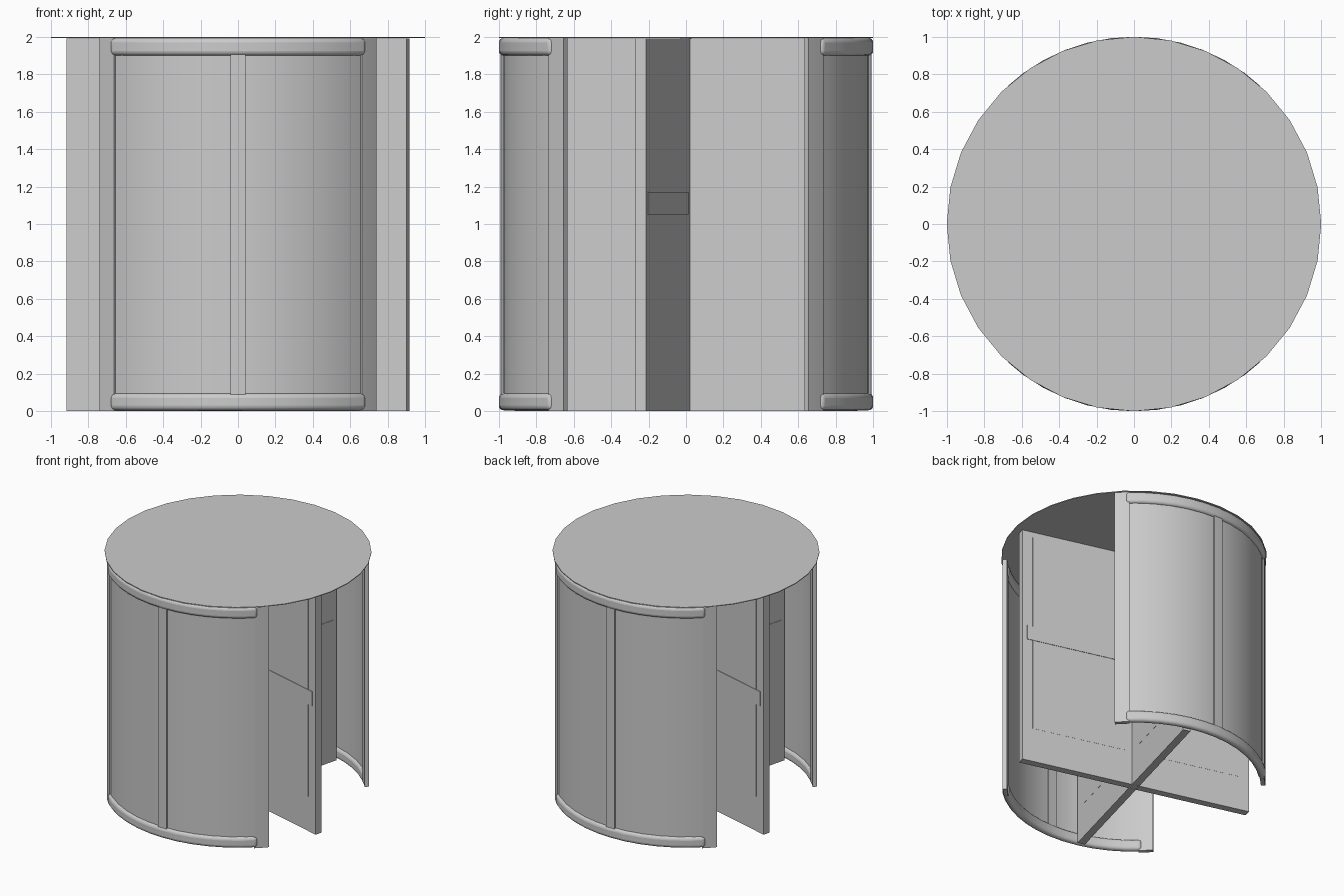
import bpy, bmesh
from math import cos, sin, radians, pi
from mathutils import Matrix

if "Cube" in bpy.data.objects:
    bpy.data.objects.remove(bpy.data.objects["Cube"])

grey = bpy.data.materials.new("neutral_grey")
grey.use_nodes = True
COLOUR = (0.6, 0.6, 0.6, 1)
grey.diffuse_color = COLOUR
grey.node_tree.nodes["Principled BSDF"].inputs["Base Color"].default_value = COLOUR


def finish(name, bm, bevel=0.0):
    """Turn a bmesh into a smooth-shaded object, optionally rounded."""
    bmesh.ops.recalc_face_normals(bm, faces=bm.faces)
    mesh = bpy.data.meshes.new(name)
    bm.to_mesh(mesh)
    bm.free()
    mesh.materials.append(grey)
    obj = bpy.data.objects.new(name, mesh)
    bpy.context.collection.objects.link(obj)
    bpy.context.view_layer.objects.active = obj
    obj.select_set(True)
    bpy.ops.object.shade_smooth_by_angle(angle=radians(35))
    obj.select_set(False)
    if bevel:
        mod = obj.modifiers.new("rounding", "BEVEL")
        mod.width = bevel
        mod.segments = 4
        mod.limit_method = "ANGLE"
        mod.angle_limit = radians(40)
    return obj


def add_box(bm, lo, hi):
    size = [b - a for a, b in zip(lo, hi)]
    mid = [(a + b) / 2 for a, b in zip(lo, hi)]
    bmesh.ops.create_cube(bm, size=1, matrix=Matrix.Translation(mid) @ Matrix.Diagonal((*size, 1)))


def arc_wall(name, middle, start, end, r_in, r_out, z0, z1, steps, bevel=0.0):
    """Curved bar between two angles measured from the middle direction."""
    bm = bmesh.new()
    rings = []
    for i in range(steps + 1):
        a = radians(middle + start + (end - start) * i / steps)
        corners = ((r_in, z0), (r_out, z0), (r_out, z1), (r_in, z1))
        rings.append([bm.verts.new((r * cos(a), r * sin(a), z)) for r, z in corners])
    for p, q in zip(rings, rings[1:]):
        for k in range(4):
            n = (k + 1) % 4
            bm.faces.new((p[k], p[n], q[n], q[k]))
    bm.faces.new(rings[0])
    bm.faces.new(rings[-1])
    return finish(name, bm, bevel)


# Round ceiling
bm = bmesh.new()
bmesh.ops.create_cone(bm, cap_ends=True, segments=32, radius1=1, radius2=1, depth=0.006,
                      matrix=Matrix.Translation((0, 0, 1.997)))
finish("ceiling_disc", bm)

# Curved enclosure walls, front and back
for side, middle in (("front", -90), ("back", 90)):
    arc_wall(side + "_curved_pane", middle, -47, 47, 0.965, 0.98, 0.05, 1.95, 12)
    for level, z0, z1 in (("bottom", 0.005, 0.095), ("top", 1.9, 1.994)):
        arc_wall(f"{side}_{level}_rail", middle, -43.5, 43.5, 0.945, 1.0, z0, z1, 12, 0.025)
    arc_wall(side + "_middle_post", middle, -2.3, 2.3, 0.955, 0.99, 0.05, 1.95, 2)
    for hand, sign in (("first", -1), ("second", 1)):
        arc_wall(f"{side}_{hand}_end_post", middle, sign * 42, sign * 48.5,
                 0.955, 0.988, 0, 1.994, 2)

# Centre pole
bm = bmesh.new()
bmesh.ops.create_cone(bm, cap_ends=True, segments=16, radius1=0.03, radius2=0.03, depth=1.994,
                      matrix=Matrix.Translation((0, 0, 0.997)))
finish("centre_pole", bm)

# Four rotating door wings
for n in range(4):
    turn = radians(-15) + n * pi / 2
    frame, pane, bar = bmesh.new(), bmesh.new(), bmesh.new()
    half = 0.03
    add_box(frame, (0.03, -half, 0), (0.08, half, 1.99))
    add_box(frame, (0.855, -half, 0), (0.94, half, 1.99))
    add_box(frame, (0.08, -half, 0), (0.855, half, 0.285))
    add_box(frame, (0.08, -half, 1.945), (0.855, half, 1.99))
    add_box(pane, (0.08, -0.031, 0.285), (0.855, 0.031, 1.945))
    add_box(bar, (0.075, -0.035, 1.05), (0.902, 0.035, 1.17))
    for name, part in (("frame", frame), ("pane", pane), ("push_bar", bar)):
        finish(f"wing_{n + 1}_{name}", part).rotation_euler.z = turn
